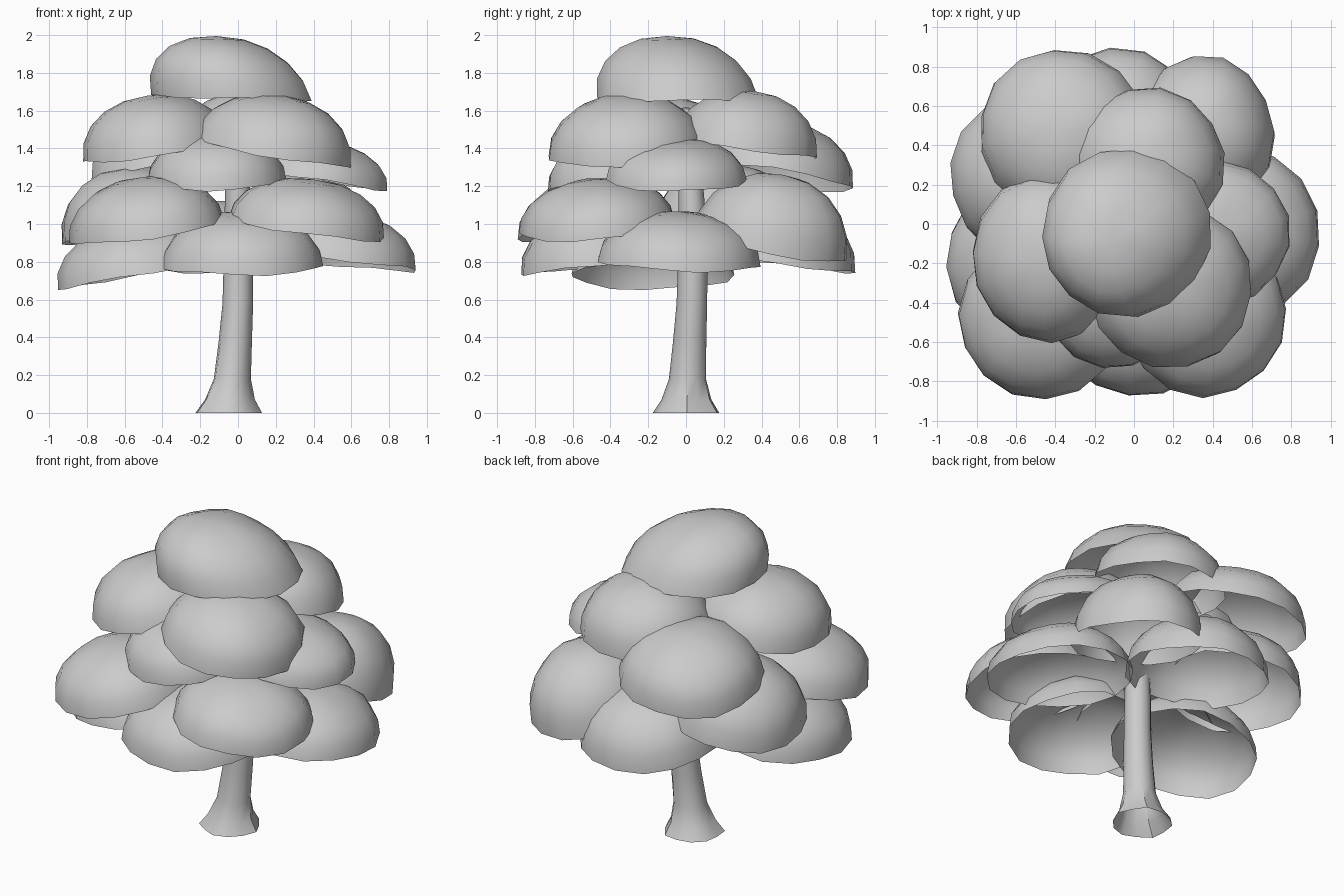
import bpy, bmesh, math, random

if "Cube" in bpy.data.objects:
    bpy.data.objects.remove(bpy.data.objects["Cube"])

random.seed(4)


def finish(bm, name):
    me = bpy.data.meshes.new(name)
    bm.normal_update()
    bm.to_mesh(me)
    bm.free()
    ob = bpy.data.objects.new(name, me)
    bpy.context.collection.objects.link(ob)
    bpy.ops.object.select_all(action='DESELECT')
    bpy.context.view_layer.objects.active = ob
    ob.select_set(True)
    bpy.ops.object.shade_smooth_by_angle(angle=math.radians(40))
    return ob


def loft(bm, rings, tip):
    """Skin rings of vertices and close the last one to a tip vertex."""
    n = len(rings[0])
    for a, b in zip(rings, rings[1:]):
        for i in range(n):
            j = (i + 1) % n
            bm.faces.new((a[i], a[j], b[j], b[i]))
    for i in range(n):
        bm.faces.new((rings[-1][i], rings[-1][(i + 1) % n], tip))


def leaf_dome(name, cx, cy, rx, ry, z0, h, gx, gy, lean=None, n=15):
    """Open-bottomed dome, rim plane sloping by gx, gy, top leaning along its normal."""
    bm = bmesh.new()
    turn, p1, p2 = (random.uniform(0, math.tau) for _ in range(3))
    lx, ly = lean or (-1.2 * gx * h, -1.2 * gy * h)

    def vert(u, v, w, dz=0):
        dx, dy = rx * u, ry * v
        z = z0 + gx * dx + gy * dy + h * w + dz
        return bm.verts.new((cx + lx * w + dx, cy + ly * w + dy, z))

    rings = []
    for lat in (0, 18, 36, 54, 72):
        t = math.radians(lat)
        ring = []
        for i in range(n):
            a = turn + math.tau * i / n
            lump = 1.01 + 0.010 * math.sin(3 * a + p1) + 0.008 * math.sin(5 * a + p2 + 2 * t)
            r = math.cos(t) ** 0.93 * lump
            dz = 0.008 * math.sin(4 * a + p1) * math.cos(t)
            ring.append(vert(r * math.cos(a), r * math.sin(a), math.sin(t), dz))
        rings.append(ring)
    loft(bm, rings, vert(0, 0, 1))
    return finish(bm, name)


# Foliage: centre x, y, radius x, y, rim height, dome height, rim slope x, y
domes = {
    "foliage_crown":             (-0.035, -0.04, .425, .425, 1.665, .33, -.03, 0, (-.08, -.06)),
    "foliage_upper_left":        (-0.43, -0.17, .39, .425, 1.38, .30, .13, .05),
    "foliage_upper_right":       (0.18, -0.31, .42, .42, 1.38, .30, -.17, .06),
    "foliage_upper_back":        (0.065, 0.31, .395, .38, 1.395, .31, 0, -.12),
    "foliage_middle_right":      (0.41, -0.05, .38, .37, 1.235, .21, -.16, 0),
    "foliage_middle_front":      (-0.11, -0.35, .37, .38, 1.23, .25, .02, .13),
    "foliage_middle_back":       (-0.36, 0.46, .425, .425, 1.25, .30, .10, -.15),
    "foliage_lower_front_left":  (-0.475, -0.47, .41, .42, .965, .28, .14, .10),
    "foliage_lower_front_right": (0.36, -0.465, .41, .41, .975, .26, -.14, .07),
    "foliage_lower_back_right":  (0.34, 0.435, .37, .41, .88, .38, -.10, -.18),
    "foliage_lower_left":        (-0.54, 0.24, .39, .42, .96, .34, .17, -.03),
    "foliage_bottom_front":      (0.02, -0.465, .425, .41, .78, .285, 0, .12),
    "foliage_bottom_right":      (0.52, -0.045, .425, .43, .795, .27, -.10, -.04),
    "foliage_bottom_left":       (-0.53, -0.18, .42, .43, .73, .28, .18, 0),
    "foliage_bottom_back":       (-0.08, 0.475, .42, .415, .79, .33, 0, -.12),
}
for name, spec in domes.items():
    leaf_dome(name, *spec)

# Trunk: z, centre x, centre y, radius, root lobing (open underneath)
sections = [
    (0.00, -0.056, 0.005, .176, .05), (0.07, -0.048, 0.006, .132, .05),
    (0.18, -0.033, 0.010, .098, .04), (0.38, -0.015, 0.020, .088, .01),
    (0.58, -0.001, 0.031, .081, 0), (0.80, 0.002, 0.036, .078, 0),
    (1.10, 0.00, 0.03, .070, 0), (1.40, -0.01, 0.015, .058, 0),
    (1.58, -0.02, 0.00, .050, 0), (1.61, -0.02, 0.00, .032, 0),
]
bm = bmesh.new()
rings = []
for z, cx, cy, r, lobe in sections:
    ring = []
    for i in range(12):
        a = math.tau * i / 12
        rr = r * (1 + lobe * math.cos(5 * a + 0.6))
        ring.append(bm.verts.new((cx + rr * math.cos(a), cy + rr * math.sin(a), z)))
    rings.append(ring)
loft(bm, rings, bm.verts.new((-0.02, 0, 1.62)))
finish(bm, "trunk")
